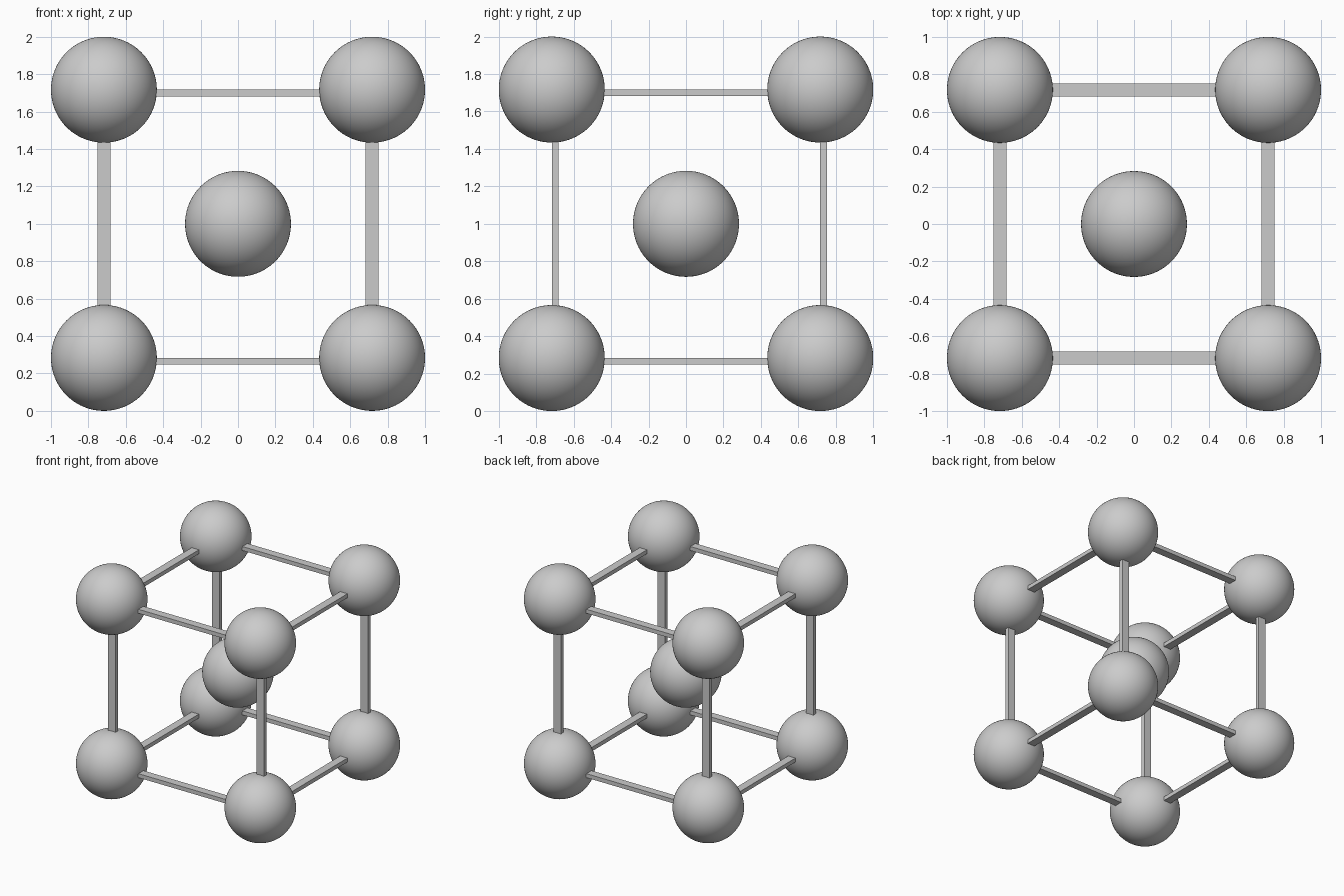
import bpy
from itertools import product

if "Cube" in bpy.data.objects:
    bpy.data.objects.remove(bpy.data.objects["Cube"])

C = 0.717      # half the spacing between corner balls
R = 0.283      # ball radius
W, T = 0.07, 0.035   # bar width and thickness
MID = 1.0      # height of the lattice centre


def ball(name, x, y, z):
    bpy.ops.mesh.primitive_uv_sphere_add(segments=96, ring_count=48, radius=R,
                                         location=(x, y, z + MID))
    ob = bpy.context.object
    ob.name = name
    bpy.ops.object.shade_smooth()


def bar(name, loc, size):
    bpy.ops.mesh.primitive_cube_add(size=1, location=(loc[0], loc[1], loc[2] + MID))
    ob = bpy.context.object
    ob.name = name
    ob.scale = size
    bpy.ops.object.transform_apply(location=False, rotation=False, scale=True)


# balls: one in the centre and one at each corner
ball("center_ball", 0, 0, 0)
for x, y, z in product((-C, C), repeat=3):
    ball("corner_ball", x, y, z)

# flat bars joining the corners; each lies on one side of the edge line
for a, b in product((-C, C), repeat=2):
    bar("width_bar", (0, a, b - T / 2), (2 * C, W, T))
    bar("depth_bar", (a, 0, b - T / 2), (W, 2 * C, T))
    bar("upright_bar", (a, b + T / 2, 0), (W, T, 2 * C))
